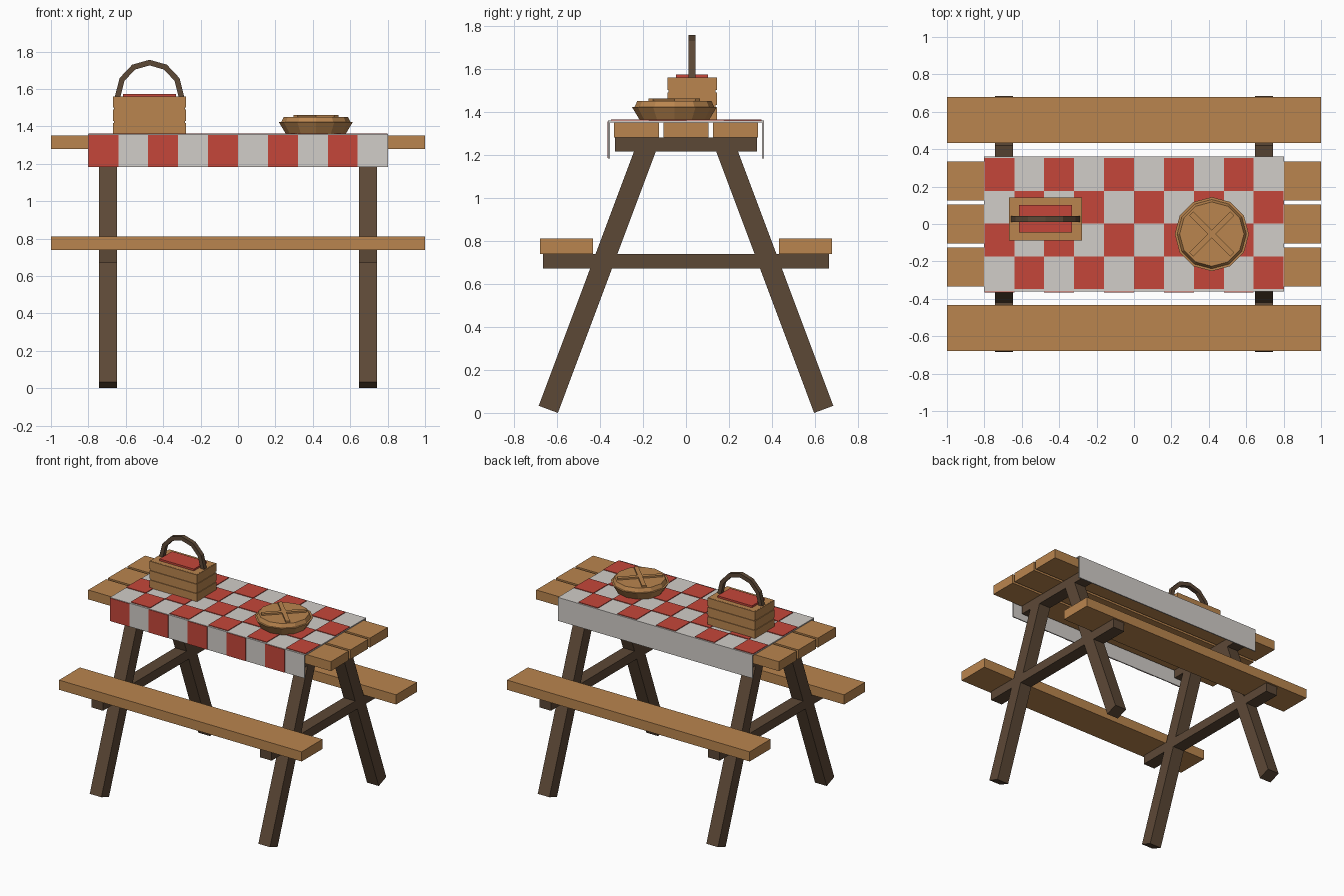
import bpy, bmesh, math
from mathutils import Matrix, Vector

if "Cube" in bpy.data.objects:
    bpy.data.objects.remove(bpy.data.objects["Cube"])


def mat(name, rgb):
    m = bpy.data.materials.new(name)
    m.diffuse_color = (*rgb, 1)
    m.use_nodes = True
    m.node_tree.nodes["Principled BSDF"].inputs["Base Color"].default_value = m.diffuse_color
    return m


TAN = mat("tan wood", (0.49, 0.235, 0.077))
DARK = mat("dark wood", (0.108, 0.065, 0.037))
RED = mat("red cloth", (0.56, 0.062, 0.042))
WHITE = mat("white cloth", (0.64, 0.61, 0.58))


def finish(name, bm, m):
    bmesh.ops.recalc_face_normals(bm, faces=bm.faces)
    me = bpy.data.meshes.new(name)
    bm.to_mesh(me)
    bm.free()
    me.materials.append(m)
    ob = bpy.data.objects.new(name, me)
    bpy.context.collection.objects.link(ob)
    return ob


def add_box(bm, x, y, z):
    """Box from (min, max) ranges."""
    c = Vector([(a + b) / 2 for a, b in (x, y, z)])
    s = [b - a for a, b in (x, y, z)]
    bmesh.ops.create_cube(bm, size=1, matrix=Matrix.Translation(c) @ Matrix.Diagonal((*s, 1)))


def boxes(name, m, *ranges):
    bm = bmesh.new()
    for r in ranges:
        add_box(bm, *r)
    return finish(name, bm, m)


def turned_box(name, m, centre, size, rot):
    bm = bmesh.new()
    bmesh.ops.create_cube(bm, size=1, matrix=Matrix.Translation(centre) @ rot @ Matrix.Diagonal((*size, 1)))
    return finish(name, bm, m)


def frustum(name, m, centre, r1, r2, z1, z2):
    bm = bmesh.new()
    bmesh.ops.create_cone(bm, cap_ends=True, segments=12, radius1=r1, radius2=r2, depth=z2 - z1,
                          matrix=Matrix.Translation((*centre, (z1 + z2) / 2)))
    return finish(name, bm, m)


# table top planks
for y in (-0.23, 0, 0.23):
    boxes("table_plank", TAN, ((-1, 1), (y - 0.105, y + 0.105), (1.28, 1.35)))

# seats
for a, b in ((-0.679, -0.433), (0.433, 0.679)):
    boxes("seat", TAN, ((-1, 1), (a, b), (0.738, 0.81)))

# A-frames: two cross beams and two splayed legs each
for x in (-0.695, 0.695):
    xr = (x - 0.048, x + 0.048)
    boxes("top_beam", DARK, (xr, (-0.33, 0.33), (1.216, 1.28)))
    boxes("seat_beam", DARK, (xr, (-0.665, 0.665), (0.67, 0.738)))
    for s in (-1, 1):
        low, high = Vector((x, s * 0.64, 0.0165)), Vector((x, s * 0.178, 1.25))
        d = high - low
        rot = Matrix.Rotation(math.atan2(-d.y, d.z), 4, 'X')
        turned_box("leg", DARK, (low + high) / 2, (0.096, 0.095, d.length), rot)

# tablecloth with hanging front and back
boxes("tablecloth", WHITE,
      ((-0.802, 0.802), (-0.362, 0.362), (1.35, 1.358)),
      ((-0.802, 0.802), (-0.362, -0.354), (1.183, 1.35)),
      ((-0.802, 0.802), (0.354, 0.362), (1.183, 1.35)))

# red checks on top and on the front hang
checks = []
for i in range(10):
    xr = (-0.8 + i * 0.16, -0.64 + i * 0.16)
    for j in range(4):
        if (i + j) % 2 == 0:
            top = 0.352 - j * 0.175
            checks.append((xr, (top - 0.175, top), (1.357, 1.363)))
    if i % 2 == 0:
        checks.append((xr, (-0.366, -0.361), (1.184, 1.355)))
boxes("red_checks", RED, *checks)

# basket: core with three slats around it
bx, by = -0.473, 0.028
basket = [((bx - 0.19, bx + 0.19), (by - 0.11, by + 0.11), (1.358, 1.56))]
for z in (1.36, 1.43, 1.5):
    basket.append(((bx - 0.195, bx + 0.195), (by - 0.115, by + 0.115), (z, z + 0.059)))
boxes("basket", TAN, *basket)
boxes("basket_cloth", RED, ((bx - 0.142, bx + 0.142), (by - 0.074, by + 0.074), (1.555, 1.574)))

# arched basket handle with six segments
bm = bmesh.new()
rings = []
for k in range(7):
    a = math.pi * k / 6
    ring = []
    for r, y in ((0, -0.016), (0.03, -0.016), (0.03, 0.016), (0, 0.016)):
        ring.append(bm.verts.new((bx + (0.155 + r) * math.cos(a), by + y,
                                  1.56 + (0.166 + r) * math.sin(a))))
    rings.append(ring)
for p, q in zip(rings, rings[1:]):
    for k in range(4):
        bm.faces.new((p[k], p[(k + 1) % 4], q[(k + 1) % 4], q[k]))
bm.faces.new(rings[0])
bm.faces.new(rings[-1])
finish("basket_handle", bm, DARK)

# pie: dish, crust and crossed strips
pc = (0.416, -0.054)
frustum("pie_dish", TAN, pc, 0.16, 0.198, 1.36, 1.423)
frustum("pie_crust", TAN, pc, 0.185, 0.172, 1.423, 1.45)
for ang in (45, -45):
    turned_box("pie_strip", TAN, (*pc, 1.451), (0.31, 0.03, 0.022),
               Matrix.Rotation(math.radians(ang), 4, 'Z'))
